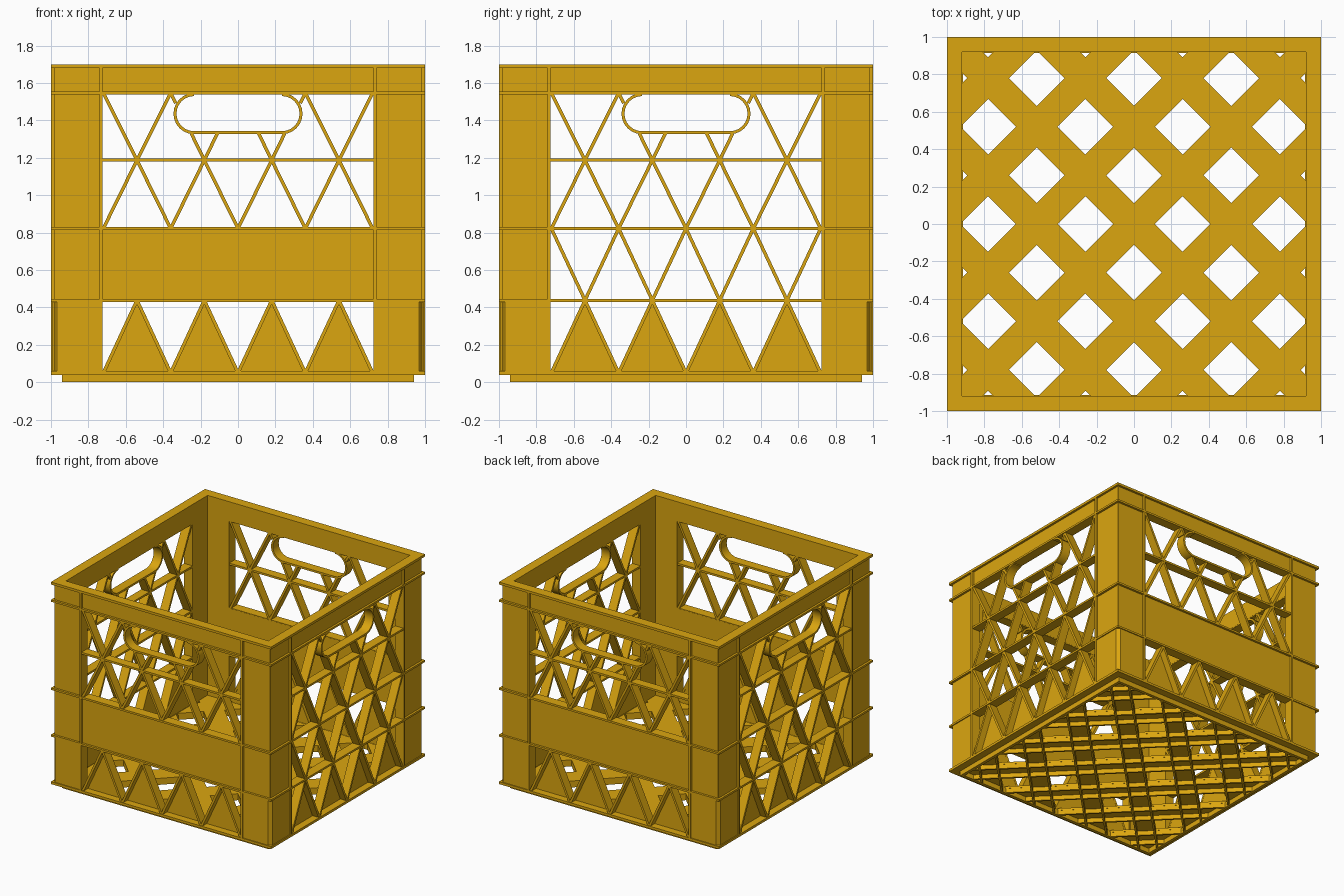
import bpy, bmesh, math
from mathutils import Matrix, Vector

if "Cube" in bpy.data.objects:
    bpy.data.objects.remove(bpy.data.objects["Cube"])

mat = bpy.data.materials.new("yellow_plastic")
mat.diffuse_color = (0.71, 0.38, 0.005, 1)
mat.use_nodes = True
mat.node_tree.nodes["Principled BSDF"].inputs["Base Color"].default_value = mat.diffuse_color

INNER, PANEL, OUT = 0.92, 0.982, 1.0      # wall depths
OPEN, BAR = 0.725, 0.018                  # half width of opening, bar width


def finish(name, bm, angle=0):
    bmesh.ops.recalc_face_normals(bm, faces=bm.faces)
    me = bpy.data.meshes.new(name)
    bm.to_mesh(me)
    bm.free()
    me.transform(Matrix.Rotation(angle, 4, 'Z'))
    me.materials.append(mat)
    ob = bpy.data.objects.new(name, me)
    bpy.context.collection.objects.link(ob)
    return ob


def extrude(bm, verts, vec):
    face = bm.faces.new([bm.verts.new(v) for v in verts])
    res = bmesh.ops.extrude_face_region(bm, geom=[face], use_keep_orig=True)
    bmesh.ops.translate(bm, vec=vec, verts=[g for g in res["geom"] if isinstance(g, bmesh.types.BMVert)])


def prism(bm, pts, inner, outer):
    """Front-wall (x, z) outline given depth towards -y."""
    extrude(bm, [(x, -inner, z) for x, z in pts], (0, inner - outer, 0))


def rect(bm, x0, x1, z0, z1, inner, outer):
    prism(bm, [(x0, z0), (x1, z0), (x1, z1), (x0, z1)], inner, outer)


def bar(bm, a, b):
    a, b = Vector(a), Vector(b)
    n = (b - a).orthogonal().normalized() * BAR / 2
    prism(bm, [a + n, b + n, b - n, a - n], INNER + 0.002, OUT - 0.006)


def ring(bm, z0, z1, outer, inner):
    """Square frame, mitred at the corners."""
    corners = [(-1, -1), (1, -1), (1, 1), (-1, 1)]
    loops = [[bm.verts.new((x * r, y * r, z)) for x, y in corners]
             for r, z in ((outer, z0), (outer, z1), (inner, z1), (inner, z0))]
    for k in range(4):
        a, b = loops[k], loops[(k + 1) % 4]
        for i in range(4):
            j = (i + 1) % 4
            bm.faces.new((a[i], a[j], b[j], b[i]))


def clip(bm, r):
    for n in ((1, 0, 0), (-1, 0, 0), (0, 1, 0), (0, -1, 0)):
        bmesh.ops.bisect_plane(bm, geom=bm.verts[:] + bm.edges[:] + bm.faces[:],
                               plane_co=Vector(n) * r, plane_no=n, clear_outer=True)


# Horizontal bands around the whole crate
bm = bmesh.new()
for z0, z1 in ((0.04, 0.06), (0.43, 0.446), (0.814, 0.83), (1.538, 1.554)):
    ring(bm, z0, z1, OUT, INNER + 0.001)
finish("horizontal_ribs", bm)
bm = bmesh.new()
ring(bm, 1.68, 1.70, OUT, INNER)
finish("top_rim", bm)

# Four walls: front and back carry a solid band
z_low, z_a, z_b, z_c, z_top = 0.05, 0.438, 0.822, 1.187, 1.546
R, CX, CZ, T = 0.11, 0.235, 1.436, 0.016
for k, side in enumerate(("front", "right", "back", "left")):
    angle = k * math.pi / 2
    banded = k % 2 == 0

    # Rim panel, optional band and upright ribs
    bm = bmesh.new()
    rect(bm, -0.735, 0.735, 1.545, 1.69, INNER, PANEL)
    if banded:
        rect(bm, -0.735, 0.735, 0.435, 0.825, INNER, PANEL)
    for s in (-1, 1):
        rect(bm, s * OPEN, s * 0.741, 0.045, 1.695, INNER + 0.001, OUT)
    finish(side + "_panels", bm, angle)

    # Diagonal lattice
    bm = bmesh.new()
    rect(bm, -OPEN, OPEN, z_c - 0.008, z_c + 0.008, INNER + 0.002, OUT - 0.004)
    for i in (-0.54, -0.18, 0.18, 0.54):
        for d in (-0.18, 0.18):
            bar(bm, (i + d, z_low), (i, z_a))
            if not banded:
                bar(bm, (i, z_a), (i + d, z_b))
            bar(bm, (i + d, z_b), (i, z_c))
            if abs(i) > 0.5:
                bar(bm, (i, z_c), (i + d, z_top))
            else:                         # bars stop at the grip
                bar(bm, (i, z_c), (i + d * 0.39, 1.331))
                if i * d > 0:
                    s = math.copysign(1, i)
                    bar(bm, (s * 0.333, 1.492), (s * 0.36, z_top))
    finish(side + "_lattice", bm, angle)

    # Recessed triangular infill along the bottom
    bm = bmesh.new()
    for i in (-0.54, -0.18, 0.18, 0.54):
        prism(bm, [(i - 0.18, z_low), (i + 0.18, z_low), (i, z_a)], INNER + 0.003, INNER + 0.02)
    finish(side + "_triangle_infill", bm, angle)

    # Rounded hand grip
    def arc(r):
        pts = []
        for s, start in ((-1, 90), (1, 270)):
            for n in range(13):
                a = math.radians(start + n * 15)
                pts.append((s * CX + r * math.cos(a), CZ + r * math.sin(a)))
        return pts
    bm = bmesh.new()
    prism(bm, arc(R) + arc(R - T)[::-1], INNER + 0.001, OUT - 0.002)
    grip = finish(side + "_hand_grip", bm, angle)
    bpy.ops.object.select_all(action='DESELECT')
    grip.select_set(True)
    bpy.context.view_layer.objects.active = grip
    bpy.ops.object.shade_smooth_by_angle(angle=math.radians(30))

    # L-shaped corner post with a thicker chamfered foot
    bm = bmesh.new()
    for z0, z1, o, c in ((0.05, 1.69, PANEL, 0.002), (0.05, 0.437, 0.992, 0.024)):
        pts = [(-0.735, -o), (-o + c, -o), (-o, -o + c), (-o, -0.735),
               (-INNER, -0.735), (-INNER, -INNER), (-0.735, -INNER)]
        extrude(bm, [(x, y, z0) for x, y in pts], (0, 0, z1 - z0))
    finish(side + "_corner_post", bm, angle)

# Floor plate with diamond holes: grid turned 45 degrees, hole cells left out
PITCH, HALF = 0.26 * math.sqrt(2), 0.079
turn = Matrix.Rotation(math.pi / 4, 4, 'Z')
cuts = [n * PITCH + s * HALF for n in range(-4, 5) for s in (-1, 1)]
bm = bmesh.new()
grid = [[bm.verts.new((u, v, 0.04)) for v in cuts] for u in cuts]
for i in range(len(cuts) - 1):
    for j in range(len(cuts) - 1):
        if i % 2 == 0 or j % 2 == 0:
            bm.faces.new((grid[i][j], grid[i + 1][j], grid[i + 1][j + 1], grid[i][j + 1]))
bm.transform(turn)
clip(bm, 0.93)
res = bmesh.ops.extrude_face_region(bm, geom=bm.faces[:], use_keep_orig=True)
bmesh.ops.translate(bm, vec=(0, 0, 0.018), verts=[g for g in res["geom"] if isinstance(g, bmesh.types.BMVert)])
finish("floor_plate", bm)

# Ribs beneath the floor, along the hole edges
bm = bmesh.new()
for c in cuts:
    c -= math.copysign(0.009, 1 if cuts.index(c) % 2 else -1)
    for size in ((3, 0.016), (0.016, 3)):
        x, y = (0, c) if size[0] == 3 else (c, 0)
        w, h = size[0] / 2, size[1] / 2
        extrude(bm, [(x - w, y - h, 0.004), (x + w, y - h, 0.004),
                     (x + w, y + h, 0.004), (x - w, y + h, 0.004)], (0, 0, 0.038))
bm.transform(turn)
clip(bm, 0.925)
finish("floor_ribs", bm)

# Base frame the crate stands on
bm = bmesh.new()
ring(bm, 0, 0.045, 0.94, 0.915)
finish("base_frame", bm)
